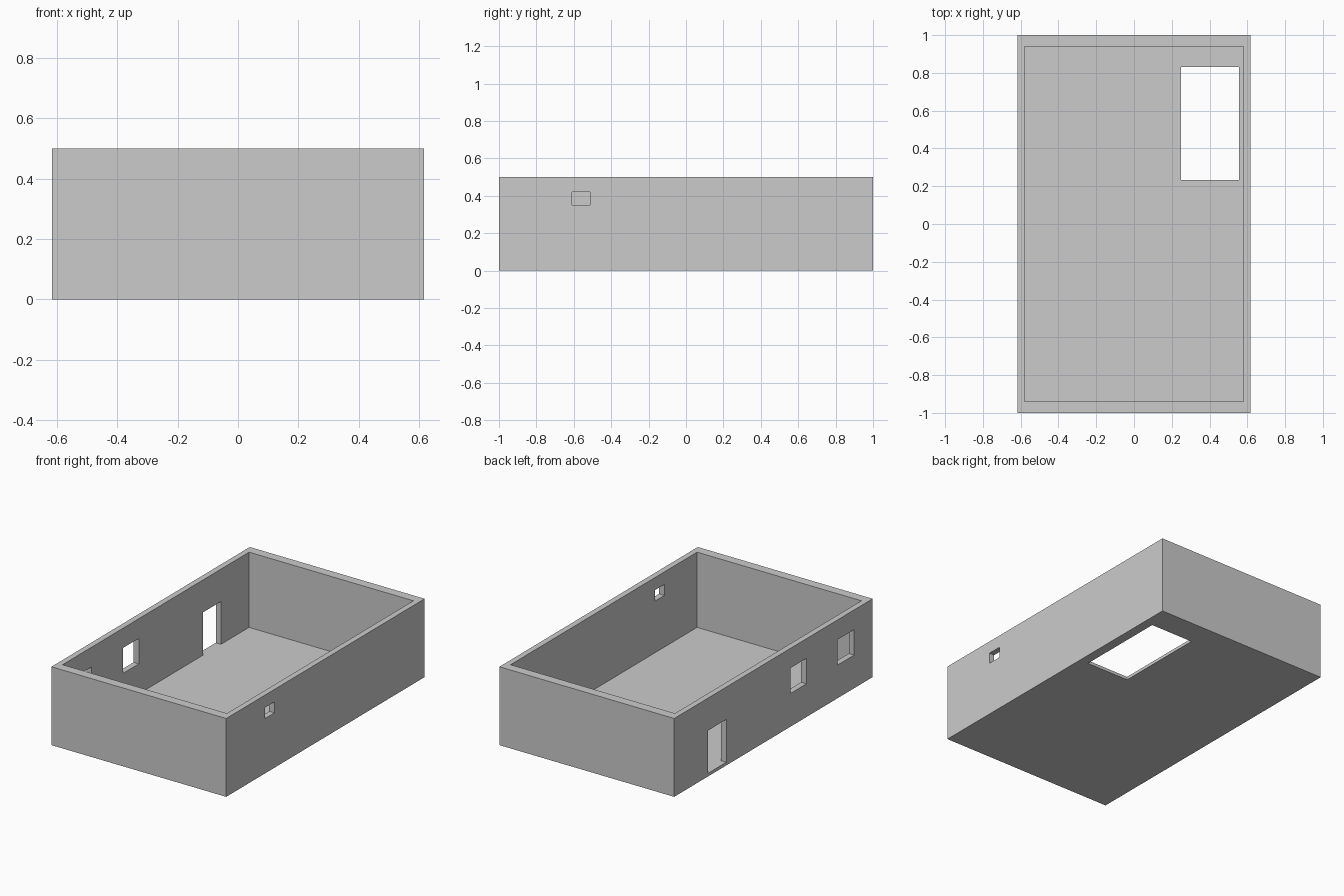
import bpy

if "Cube" in bpy.data.objects:
    bpy.data.objects.remove(bpy.data.objects["Cube"])

X, Y, H = 0.617, 1.0, 0.5       # outer half sizes and height
IX, IY, FLOOR = 0.58, 0.94, 0.02  # inner half sizes, floor thickness


def box(name, x, y, z):
    """Box from (min, max) ranges on each axis."""
    bpy.ops.mesh.primitive_cube_add(size=1)
    ob = bpy.context.object
    ob.name = name
    ob.location = [(a + b) / 2 for a, b in (x, y, z)]
    ob.scale = [b - a for a, b in (x, y, z)]
    bpy.ops.object.transform_apply(location=True, rotation=False, scale=True)
    return ob


def cut(target, name, x, y, z):
    """Subtract a box from the target and remove the cutter."""
    cutter = box(name, x, y, z)
    cutter.hide_render = True
    mod = target.modifiers.new(name, 'BOOLEAN')
    mod.operation = 'DIFFERENCE'
    mod.solver = 'EXACT'
    mod.object = cutter
    bpy.context.view_layer.objects.active = target
    bpy.ops.object.modifier_apply(modifier=mod.name)
    bpy.data.objects.remove(cutter, do_unlink=True)


# Open-topped room shell
shell = box("room_shell", (-X, X), (-Y, Y), (0, H))
cut(shell, "room_cavity", (-IX, IX), (-IY, IY), (FLOOR, H + 0.2))

# Stairwell opening in the floor
cut(shell, "floor_opening", (0.25, 0.555), (0.233, 0.831), (-0.1, 0.1))

# Door and two windows in the left wall
left = (-X - 0.1, -IX + 0.04)
cut(shell, "door_opening", left, (0.475, 0.657), (FLOOR, 0.293))
for i, (y0, y1) in enumerate([(-0.333, -0.172), (-0.813, -0.647)]):
    cut(shell, f"left_window_{i + 1}", left, (y0, y1), (0.212, 0.374))

# Small high window in the right wall
cut(shell, "right_window", (IX - 0.04, X + 0.1), (-0.61, -0.514), (0.35, 0.42))
